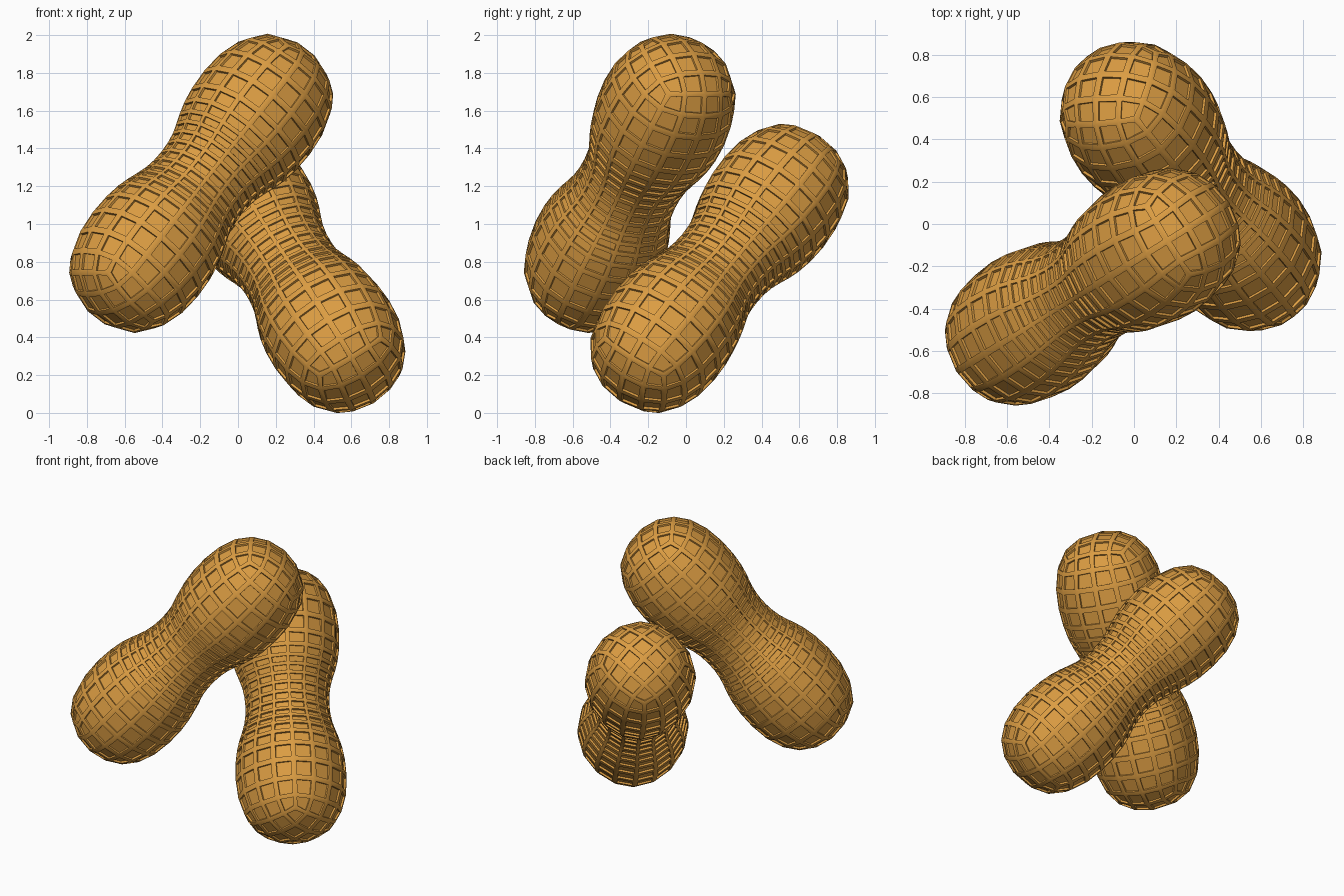
import bpy, bmesh, math
from mathutils import Vector, Matrix

default_cube = bpy.data.objects.get("Cube")
if default_cube:
    bpy.data.objects.remove(default_cube, do_unlink=True)

# Shell colour
shell = bpy.data.materials.new("golden_brown_shell")
shell.use_nodes = True
colour = (0.71, 0.335, 0.055, 1)
shell.diffuse_color = colour
bsdf = next(n for n in shell.node_tree.nodes if n.type == 'BSDF_PRINCIPLED')
bsdf.inputs["Base Color"].default_value = colour
bsdf.inputs["Roughness"].default_value = 0.7

HALF_LENGTH, LOBE_RADIUS = 0.943, 0.362
# Cage rings: (height along the axis, corner radius), mirrored about the waist
HALF_RINGS = [(0.15, 0.382), (0.30, 0.537), (1.0, 0.509)]


def shell_cage(roll):
    """Square tube with two lobes and a narrow waist."""
    bm = bmesh.new()
    rings = [(-z, r) for z, r in reversed(HALF_RINGS)] + HALF_RINGS
    loops = []
    for z, r in rings:
        angles = [roll + k * math.pi / 2 for k in range(4)]
        loops.append([bm.verts.new((r * math.cos(a), r * math.sin(a), z))
                      for a in angles])
    for low, high in zip(loops, loops[1:]):
        for k in range(4):
            n = (k + 1) % 4
            bm.faces.new((low[k], low[n], high[n], high[k]))
    bm.faces.new(loops[0][::-1])
    bm.faces.new(loops[-1])
    bmesh.ops.recalc_face_normals(bm, faces=bm.faces)
    return bm


def peanut(name, lower_lobe, upper_lobe, roll=0.0):
    lower, upper = Vector(lower_lobe), Vector(upper_lobe)
    mesh = bpy.data.meshes.new(name)
    bm = shell_cage(roll)
    bm.to_mesh(mesh)
    bm.free()
    obj = bpy.data.objects.new(name, mesh)
    bpy.context.collection.objects.link(obj)
    bpy.ops.object.select_all(action='DESELECT')
    bpy.context.view_layer.objects.active = obj
    obj.select_set(True)

    # Round the cage
    sub = obj.modifiers.new("round", 'SUBSURF')
    sub.levels = sub.render_levels = 2
    bpy.ops.object.modifier_apply(modifier=sub.name)

    # Set length and girth, then sink a dimple into every face
    bm = bmesh.new()
    bm.from_mesh(mesh)
    sz = HALF_LENGTH / max(v.co.z for v in bm.verts)
    sr = LOBE_RADIUS / max(v.co.xy.length for v in bm.verts)
    bmesh.ops.scale(bm, vec=(sr, sr, sz), verts=bm.verts)
    bm.normal_update()
    for face in list(bm.faces):
        rim = 0.19 * math.sqrt(face.calc_area())
        bmesh.ops.inset_individual(bm, faces=[face], thickness=rim)
        bmesh.ops.inset_individual(bm, faces=[face], thickness=0.002, depth=-0.012)
    bm.to_mesh(mesh)
    bm.free()

    # Lay the shell along its axis
    turn = (upper - lower).to_track_quat('Z', 'Y').to_matrix().to_4x4()
    mesh.transform(Matrix.Translation((lower + upper) / 2) @ turn)
    mesh.materials.append(shell)
    bpy.ops.object.shade_smooth_by_angle(angle=math.radians(30))


peanut("leaning_peanut", (-0.53, -0.505, 0.79), (0.14, -0.09, 1.64), math.pi / 4)
peanut("supporting_peanut", (0.535, -0.155, 0.36), (0.00, 0.51, 1.17))
